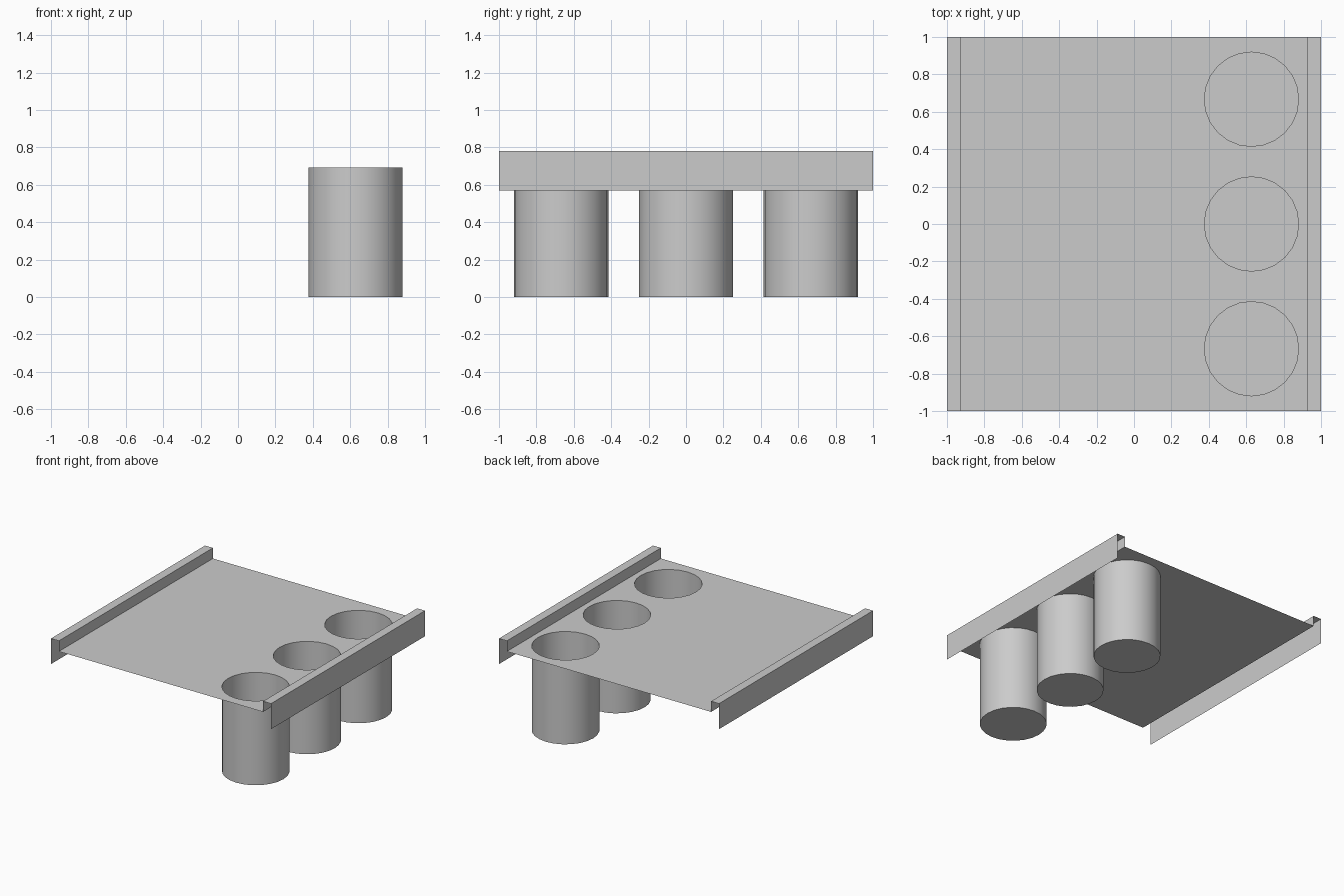
import bpy
import bmesh
from mathutils import Matrix, Vector

cube = bpy.data.objects.get("Cube")
if cube:
    bpy.data.objects.remove(cube, do_unlink=True)

PANEL_Z, RAIL_TOP, RAIL_BOTTOM = 0.693, 0.78, 0.57
HALF, PANEL_X = 1.0, 0.928
CUP_X, CUP_R, SEGMENTS = 0.628, 0.252, 24
CUP_YS = (-0.667, 0.0, 0.667)

grey = bpy.data.materials.new("light grey")
grey.use_nodes = True
colour = (0.6, 0.6, 0.6, 1.0)
grey.diffuse_color = colour
grey.node_tree.nodes["Principled BSDF"].inputs["Base Color"].default_value = colour


def finish(bm, name, smooth=False):
    mesh = bpy.data.meshes.new(name)
    bm.to_mesh(mesh)
    bm.free()
    mesh.materials.append(grey)
    obj = bpy.data.objects.new(name, mesh)
    bpy.context.collection.objects.link(obj)
    if smooth:
        bpy.ops.object.select_all(action="DESELECT")
        obj.select_set(True)
        bpy.context.view_layer.objects.active = obj
        bpy.ops.object.shade_smooth_by_angle()
    return obj


# Thin panel with three round openings
bm = bmesh.new()
corners = [bm.verts.new((sx * PANEL_X, sy * HALF, PANEL_Z))
           for sx, sy in ((-1, -1), (1, -1), (1, 1), (-1, 1))]
for i in range(4):
    bm.edges.new((corners[i - 1], corners[i]))
for y in CUP_YS:
    bmesh.ops.create_circle(bm, segments=SEGMENTS, radius=CUP_R,
                            matrix=Matrix.Translation((CUP_X, y, PANEL_Z)))
bmesh.ops.triangle_fill(bm, edges=bm.edges[:], use_beauty=True, normal=Vector((0, 0, 1)))
for face in bm.faces:
    face.normal_update()
    if face.normal.z < 0:
        face.normal_flip()
finish(bm, "panel")

# Open cups hanging below the openings
for y, place in zip(CUP_YS, ("front", "middle", "back")):
    bm = bmesh.new()
    bmesh.ops.create_cone(bm, cap_ends=True, segments=SEGMENTS,
                          radius1=CUP_R, radius2=CUP_R, depth=PANEL_Z,
                          matrix=Matrix.Translation((CUP_X, y, PANEL_Z / 2)))
    lid = [f for f in bm.faces if f.normal.z > 0.9]
    bmesh.ops.delete(bm, geom=lid, context="FACES_ONLY")
    finish(bm, place + "_cup", smooth=True)

# Folded side rails: inner riser, flat lip and outer skirt
profile = [(PANEL_X, PANEL_Z), (PANEL_X, RAIL_TOP), (HALF, RAIL_TOP), (HALF, RAIL_BOTTOM)]
for side, name in ((1, "left_rail"), (-1, "right_rail")):
    bm = bmesh.new()
    front, back = [[bm.verts.new((side * x, y, z)) for x, z in profile]
                   for y in (-HALF, HALF)]
    for i in range(len(profile) - 1):
        quad = [front[i], front[i + 1], back[i + 1], back[i]]
        bm.faces.new(quad[::-side])
    finish(bm, name)
